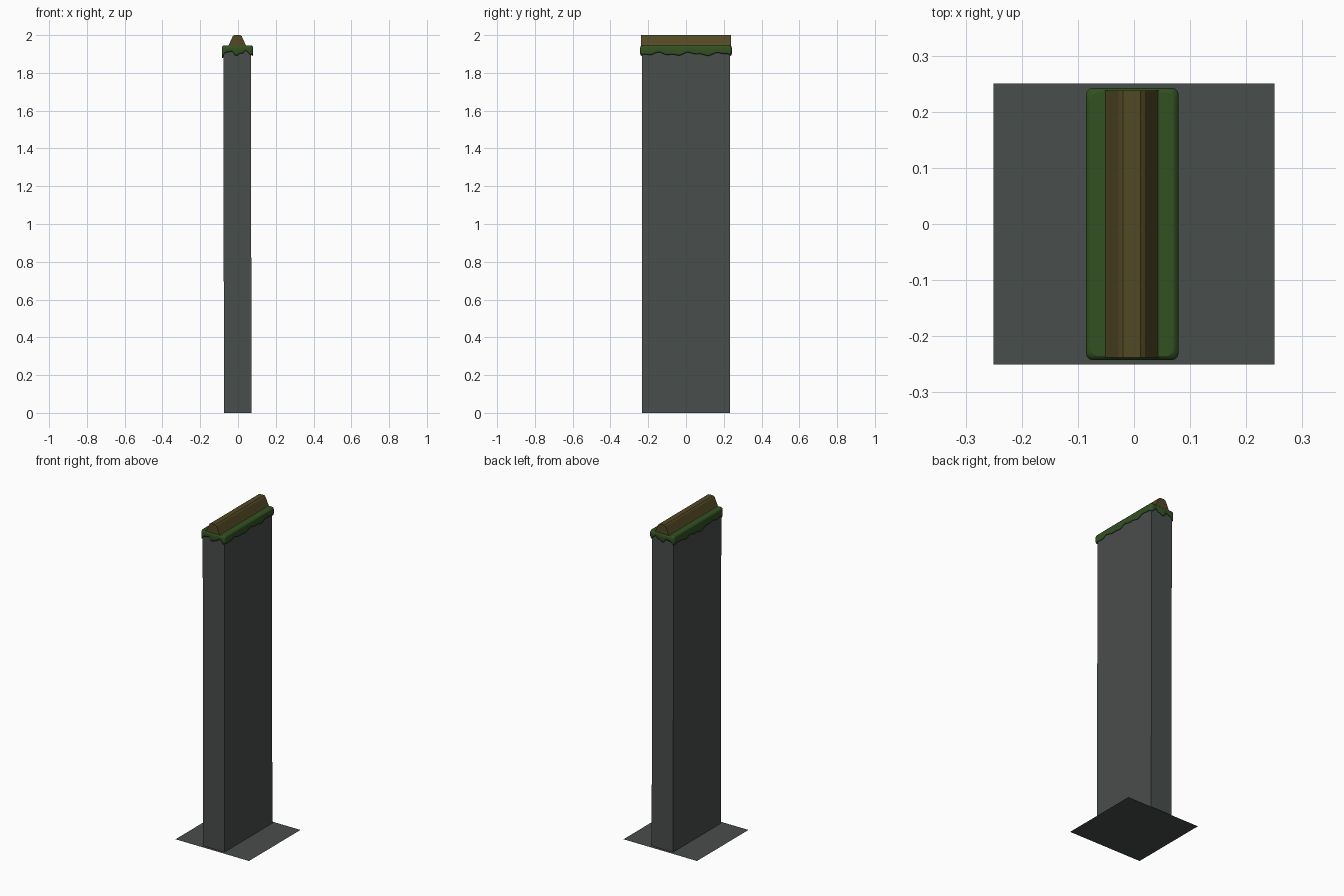
import bpy, bmesh, math

if "Cube" in bpy.data.objects:
    bpy.data.objects.remove(bpy.data.objects["Cube"])


def material(name, rgb):
    m = bpy.data.materials.new(name)
    m.diffuse_color = (*rgb, 1)
    m.use_nodes = True
    m.node_tree.nodes["Principled BSDF"].inputs["Base Color"].default_value = m.diffuse_color
    return m


stone = material("grey stone", (0.066, 0.075, 0.070))
moss = material("moss green", (0.032, 0.082, 0.016))
earth = material("brown earth", (0.086, 0.066, 0.018))


def finish(name, bm, mat):
    bmesh.ops.recalc_face_normals(bm, faces=bm.faces)
    me = bpy.data.meshes.new(name)
    bm.to_mesh(me)
    bm.free()
    ob = bpy.data.objects.new(name, me)
    me.materials.append(mat)
    bpy.context.collection.objects.link(ob)
    return ob


def loft(name, rings, mat):
    bm = bmesh.new()
    loops = [[bm.verts.new(p) for p in r] for r in rings]
    n = len(loops[0])
    for a, b in zip(loops, loops[1:]):
        for i in range(n):
            j = (i + 1) % n
            bm.faces.new((a[i], a[j], b[j], b[i]))
    bm.faces.new(loops[0])
    bm.faces.new(loops[-1])
    return finish(name, bm, mat)


def rect(x0, x1, y, z):
    return [(x0, -y, z), (x1, -y, z), (x1, y, z), (x0, y, z)]


# Flat base sheet
bm = bmesh.new()
bm.faces.new([bm.verts.new(p) for p in rect(-0.25, 0.25, 0.25, 0)])
finish("base_sheet", bm, stone)

# Tall wall slab, leaning very slightly
loft("wall_slab", [rect(-0.074, 0.071, 0.232, 0),
                   rect(-0.078, 0.069, 0.232, 1.93)], stone)


# Moss blanket: rounded outline with a ragged hanging edge
def outline(hx, hy, r=0.012, nx=10, ny=30):
    pts = []
    corners = [(1, -1), (1, 1), (-1, 1), (-1, -1)]
    for k, (sx, sy) in enumerate(corners):
        cx, cy = sx * (hx - r), sy * (hy - r)
        for s in range(4):
            a = math.radians(-90 + 90 * k + 30 * s)
            pts.append((cx + r * math.cos(a), cy + r * math.sin(a)))
        ax, ay = pts[-1]
        tx, ty = corners[(k + 1) % 4]
        if k % 2 == 0:
            bx, by = tx * hx, ty * (hy - r)
            n = ny
        else:
            bx, by = tx * (hx - r), ty * hy
            n = nx
        for s in range(1, n):
            t = s / n
            pts.append((ax + (bx - ax) * t, ay + (by - ay) * t))
    return pts


def hem(x, y):
    if abs(y) > 0.225:      # end walls
        return 1.903 + 0.011 * math.cos(x * 75) * -1 + 0.006 * math.sin(x * 170)
    z = 1.899 + 0.006 * math.sin(y * 38 + x * 9) + 0.004 * math.sin(y * 83 + 1)
    if x < 0:               # left side hangs lower toward its middle
        z -= 0.012 * max(0, math.cos(y * 9))
    return z


def ring(hx, hy, z=None, lift=0):
    return [(x - 0.003, y, hem(x, y) + lift if z is None else z)
            for x, y in outline(hx, hy)]


blanket = loft("moss_blanket", [
    ring(0.072, 0.229, 1.925),
    ring(0.074, 0.233, None, 0.004),
    ring(0.081, 0.239),
    ring(0.0825, 0.2425, None, 0.008),
    ring(0.0825, 0.2425, 1.934),
    ring(0.080, 0.240, 1.942),
    ring(0.073, 0.235, 1.945),
], moss)
for p in blanket.data.polygons:
    p.use_smooth = len(p.vertices) == 4

# Earth ridge along the top, with a softened crown
profile = [(-0.050, 1.940), (-0.044, 1.950), (-0.024, 1.994), (-0.016, 2.0),
           (0.016, 2.0), (0.024, 1.994), (0.044, 1.950), (0.050, 1.940)]
loft("earth_ridge", [[(x - 0.004, y, z) for x, z in profile]
                     for y in (-0.238, 0.238)], earth)
